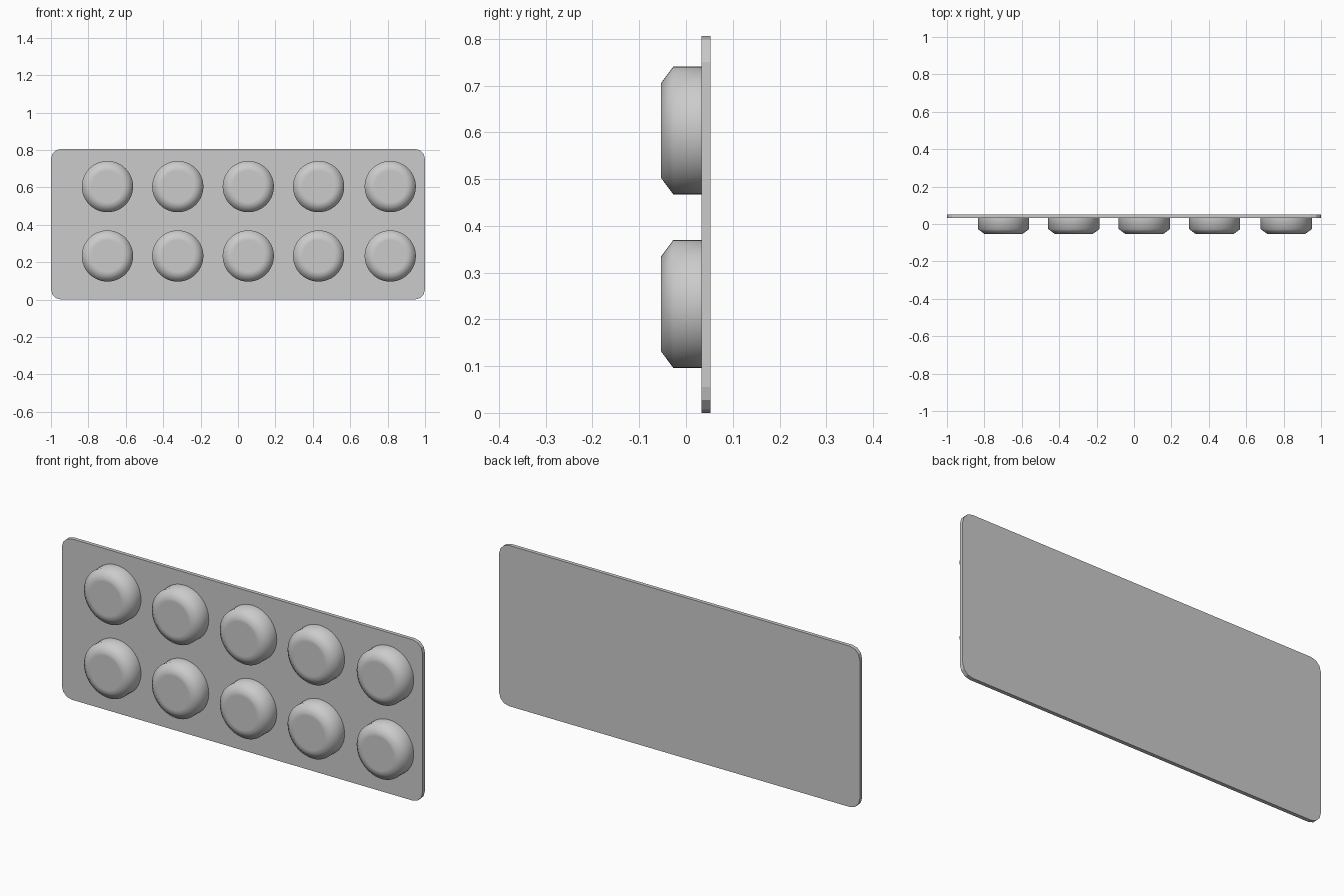
import bpy, bmesh, math
from mathutils import Matrix

cube = bpy.data.objects.get("Cube")
if cube:
    bpy.data.objects.remove(cube, do_unlink=True)

grey = bpy.data.materials.new("light_grey")
grey.use_nodes = True
colour = (0.6, 0.6, 0.6, 1)
grey.diffuse_color = colour
grey.node_tree.nodes["Principled BSDF"].inputs["Base Color"].default_value = colour

WIDTH, HEIGHT = 2.0, 0.806
FRONT, BACK = 0.033, 0.052


def add_object(name, bm):
    bmesh.ops.recalc_face_normals(bm, faces=bm.faces)
    mesh = bpy.data.meshes.new(name)
    bm.to_mesh(mesh)
    bm.free()
    mesh.materials.append(grey)
    obj = bpy.data.objects.new(name, mesh)
    bpy.context.collection.objects.link(obj)
    return obj


# Thin backing sheet with softened corners
bm = bmesh.new()
bmesh.ops.create_cube(bm, size=1)
bmesh.ops.scale(bm, vec=(WIDTH, BACK - FRONT, HEIGHT), verts=bm.verts)
bmesh.ops.translate(bm, vec=(0, (FRONT + BACK) / 2, HEIGHT / 2), verts=bm.verts)
corners = [e for e in bm.edges if abs(e.verts[0].co.y - e.verts[1].co.y) > 0.01]
bmesh.ops.bevel(bm, geom=corners, offset=0.055, segments=3, profile=0.5, affect='EDGES')
add_object("backing_sheet", bm)


# Round blister pocket: straight wall, sloped shoulder, flat front
def add_pocket(name, x, z):
    bm = bmesh.new()
    sides = 48
    rings = []
    for radius, y in ((0.137, FRONT), (0.137, -0.027), (0.102, -0.053), (0.085, -0.053)):
        rings.append([bm.verts.new((x + radius * math.cos(a), y, z + radius * math.sin(a)))
                      for a in (math.tau * i / sides for i in range(sides))])
    for low, high in zip(rings, rings[1:]):
        for i in range(sides):
            j = (i + 1) % sides
            bm.faces.new((low[i], low[j], high[j], high[i]))
    bm.faces.new(rings[-1])
    for face in bm.faces:
        face.smooth = True
    add_object(name, bm)


# Two rows of five pockets
for row, z in (("lower", 0.233), ("upper", 0.604)):
    for number, x in enumerate((-0.698, -0.322, 0.055, 0.431, 0.814), 1):
        add_pocket(f"{row}_pocket_{number}", x, z)
